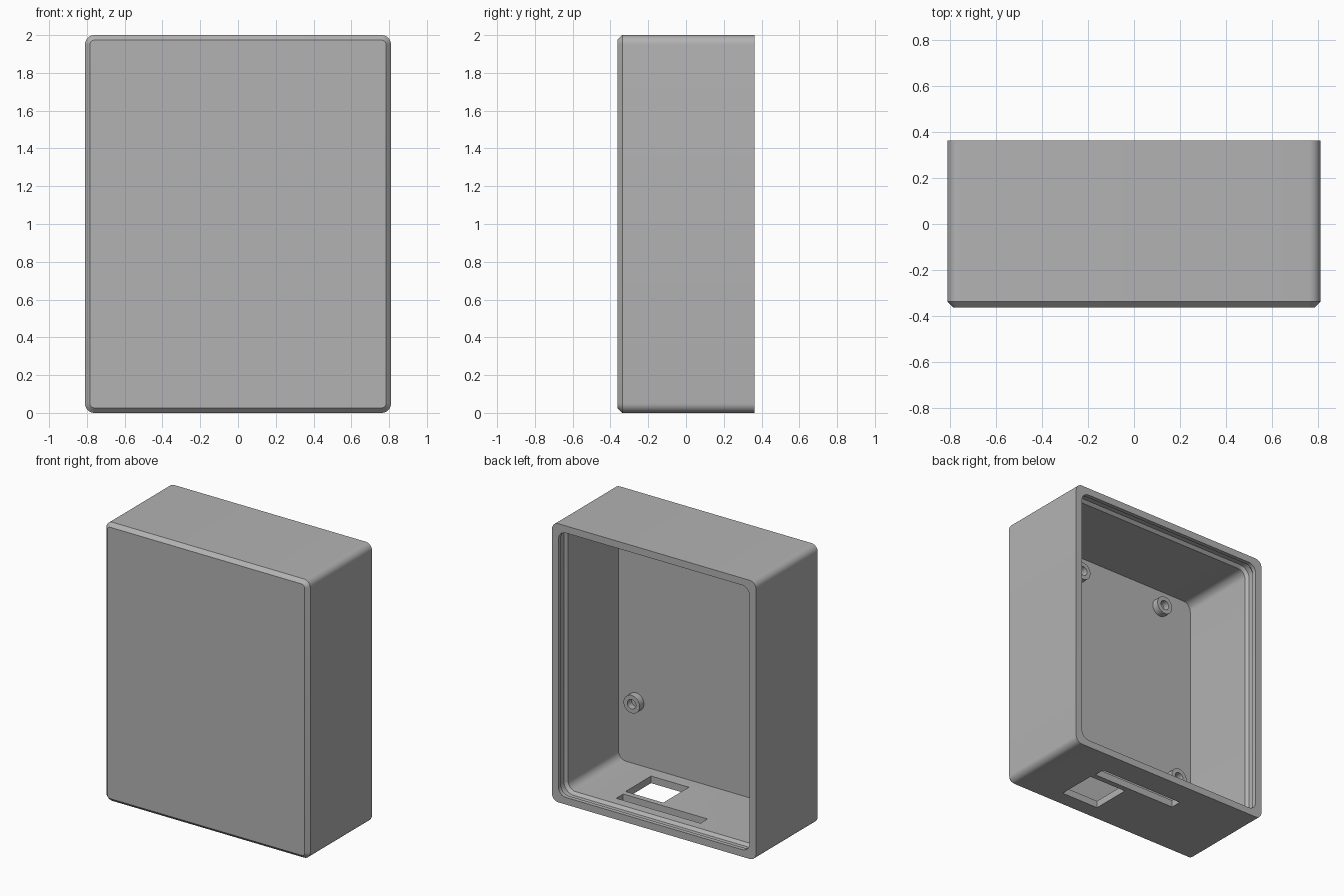
import bpy, bmesh, math
from mathutils import Vector

cube = bpy.data.objects.get("Cube")
if cube:
    bpy.data.objects.remove(cube)

W, H = 1.62, 2.0            # outline
FRONT, BACK = -0.363, 0.363
WALL, FLOOR_Y = 0.051, -0.318

grey = bpy.data.materials.new("matte_grey")
grey.use_nodes = True
grey.diffuse_color = (0.45, 0.45, 0.45, 1)
grey.node_tree.nodes["Principled BSDF"].inputs["Base Color"].default_value = (0.45, 0.45, 0.45, 1)


def rounded_ring(bm, inset, y, radius, steps=8):
    """Loop of vertices: rounded rectangle in the xz plane."""
    ring = []
    for k, (sx, sz) in enumerate([(1, 1), (-1, 1), (-1, -1), (1, -1)]):
        cx = sx * (W / 2 - inset - radius)
        cz = H / 2 + sz * (H / 2 - inset - radius)
        for i in range(steps + 1):
            a = math.pi / 2 * (k + i / steps)
            ring.append(bm.verts.new((cx + radius * math.cos(a), y, cz + radius * math.sin(a))))
    return ring


def circle_ring(bm, centre, radius, y, sides=32):
    x, z = centre
    return [bm.verts.new((x + radius * math.cos(2 * math.pi * i / sides), y,
                          z + radius * math.sin(2 * math.pi * i / sides))) for i in range(sides)]


def skin(bm, rings):
    """Join successive loops and cap both ends."""
    for a, b in zip(rings, rings[1:]):
        for i in range(len(a)):
            j = (i + 1) % len(a)
            bm.faces.new((a[i], a[j], b[j], b[i]))
    bm.faces.new(rings[0])
    bm.faces.new(rings[-1])
    bmesh.ops.recalc_face_normals(bm, faces=bm.faces)


def finish(bm, name):
    mesh = bpy.data.meshes.new(name)
    bm.to_mesh(mesh)
    bm.free()
    mesh.materials.append(grey)
    obj = bpy.data.objects.new(name, mesh)
    bpy.context.collection.objects.link(obj)
    return obj


def shade(obj):
    bpy.ops.object.select_all(action='DESELECT')
    obj.select_set(True)
    bpy.context.view_layer.objects.active = obj
    bpy.ops.object.shade_smooth_by_angle(angle=math.radians(30))


# Housing: chamfered front, straight sides, rim, snap groove, cavity floor
CH = 0.026
profile = [
    (CH, FRONT, 0.025), (0, FRONT + CH, 0.05), (0, BACK, 0.05),
    (WALL, BACK, 0.06), (WALL, BACK - 0.03, 0.06),
    (WALL - 0.02, BACK - 0.05, 0.08), (WALL - 0.02, BACK - 0.09, 0.08),
    (WALL, BACK - 0.11, 0.06), (WALL, FLOOR_Y, 0.06),
]
bm = bmesh.new()
skin(bm, [rounded_ring(bm, *p) for p in profile])
housing = finish(bm, "housing")

# Openings in the bottom wall: (x min, x max, y min, y max)
openings = {"port_cutter": (0.135, 0.435, -0.225, 0.065),
            "slot_cutter": (-0.245, 0.425, 0.105, 0.185)}
for name, (x0, x1, y0, y1) in openings.items():
    bm = bmesh.new()
    bmesh.ops.create_cube(bm, size=1)
    bmesh.ops.scale(bm, vec=Vector((x1 - x0, y1 - y0, 0.3)), verts=bm.verts)
    bmesh.ops.translate(bm, vec=Vector(((x0 + x1) / 2, (y0 + y1) / 2, 0)), verts=bm.verts)
    cutter = finish(bm, name)
    mod = housing.modifiers.new(name, 'BOOLEAN')
    mod.operation = 'DIFFERENCE'
    mod.solver = 'EXACT'
    mod.object = cutter
    bpy.ops.object.select_all(action='DESELECT')
    housing.select_set(True)
    bpy.context.view_layer.objects.active = housing
    bpy.ops.object.modifier_apply(modifier=name)
    bpy.data.objects.remove(cutter)
shade(housing)

# Hollow mounting posts on the cavity floor
posts = [(0.62, 0.50), (-0.62, 0.535), (0.22, 1.82), (-0.495, 1.82)]
for n, centre in enumerate(posts, 1):
    bm = bmesh.new()
    top = FLOOR_Y + 0.05
    skin(bm, [circle_ring(bm, centre, r, y) for r, y in
              [(0.064, FLOOR_Y - 0.01), (0.064, top), (0.034, top), (0.034, FLOOR_Y + 0.002)]])
    shade(finish(bm, f"mounting_post_{n}"))
